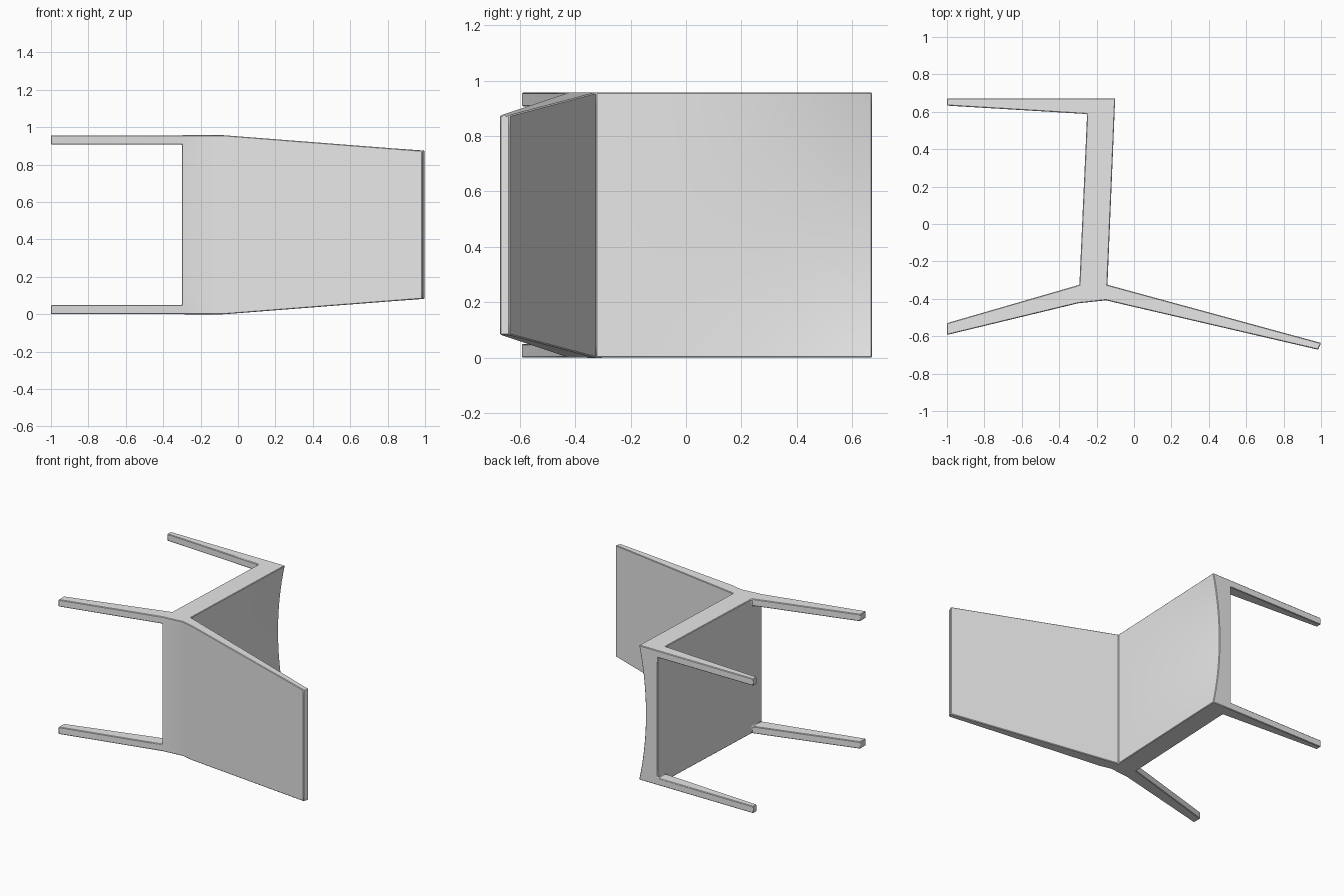
import bpy, bmesh, math

cube = bpy.data.objects.get("Cube")
if cube:
    bpy.data.objects.remove(cube)

# Chair lying on its side: its width runs along z
WIDTH, RAIL, DIP, STEPS = 0.957, 0.05, 0.053, 12
MID = WIDTH / 2
inner = [RAIL + (WIDTH - 2 * RAIL) * i / STEPS for i in range(STEPS + 1)]
LEVELS = [0.0] + inner + [WIDTH]
SLABS = range(len(LEVELS) - 1)
RAILS = [SLABS[0], SLABS[-1]]
faces = {}


def corner(point, level):
    """Plan point (x, y, width scale, hollow depth) placed at one level."""
    x, y, scale, dip = point
    w = (LEVELS[level] - MID) / MID
    return (round(x - dip * (1 - w * w), 5), round(y, 5), round(MID + MID * w * scale, 5))


def toggle(face):
    """Keep a face once; a face shared by two cells is interior and drops out."""
    key = frozenset(face)
    if key in faces:
        del faces[key]
    else:
        faces[key] = face


def prism(plan, slabs):
    for k in slabs:
        low = [corner(p, k) for p in plan]
        high = [corner(p, k + 1) for p in plan]
        toggle(low)
        toggle(high)
        for i in range(len(plan)):
            j = (i + 1) % len(plan)
            toggle([low[i], low[j], high[j], high[i]])


def plan_point(x, y, scale=1.0, dip=0.0):
    return (x, y, scale, dip)


# Seat: flat underside, top hollowed more and more towards the front edge
Y_BACK, Y_LEG, Y_FRONT = -0.325, 0.588, 0.672
rows = [Y_BACK + (Y_LEG - Y_BACK) * i / STEPS for i in range(STEPS + 1)] + [Y_FRONT]
under, top = [], []
for y in rows:
    t = (y - Y_BACK) / (Y_FRONT - Y_BACK)
    under.append(plan_point(-0.292 + 0.045 * t, y))
    top.append(plan_point(-0.142 + 0.042 * t, y, dip=DIP * t * t))
for i in range(len(rows) - 1):
    prism([under[i], top[i], top[i + 1], under[i + 1]], SLABS)

# Rear corner block joining seat, back legs and backrest
heel = plan_point(-0.30, -0.424)
bend = plan_point(-0.15, -0.408)
prism([heel, bend, top[0], under[0]], SLABS)

# Backrest: tapers in width and thickness to its far end
shoulder = plan_point(-0.07, -0.427)
prism([top[0], bend, shoulder], SLABS)
prism([top[0], shoulder, plan_point(0.985, -0.672, 0.828),
       plan_point(1.0, -0.636, 0.828)], SLABS)

# Legs: a tapered pair at the rear and a pair at the front
prism([under[0], heel, plan_point(-1, -0.593), plan_point(-1, -0.53)], RAILS)
prism([under[-2], under[-1], plan_point(-1, 0.672), plan_point(-1, 0.633)], RAILS)

# Assemble the chair
bm = bmesh.new()
verts = {}
for face in faces.values():
    for co in face:
        if co not in verts:
            verts[co] = bm.verts.new(co)
    bm.faces.new([verts[co] for co in face])
bmesh.ops.recalc_face_normals(bm, faces=bm.faces)
mesh = bpy.data.meshes.new("chair")
bm.to_mesh(mesh)
bm.free()
chair = bpy.data.objects.new("chair", mesh)
bpy.context.collection.objects.link(chair)

# Plain grey finish
grey = bpy.data.materials.new("light_grey")
grey.use_nodes = True
grey.diffuse_color = (0.8, 0.8, 0.8, 1)
grey.node_tree.nodes["Principled BSDF"].inputs["Base Color"].default_value = (0.8, 0.8, 0.8, 1)
mesh.materials.append(grey)

# Softened edges and smooth shading
bevel = chair.modifiers.new("soft_edges", "BEVEL")
bevel.width = 0.004
bevel.segments = 1
bevel.limit_method = "ANGLE"
bevel.angle_limit = math.radians(30)
bpy.ops.object.select_all(action="DESELECT")
chair.select_set(True)
bpy.context.view_layer.objects.active = chair
bpy.ops.object.shade_smooth_by_angle(angle=math.radians(30))
